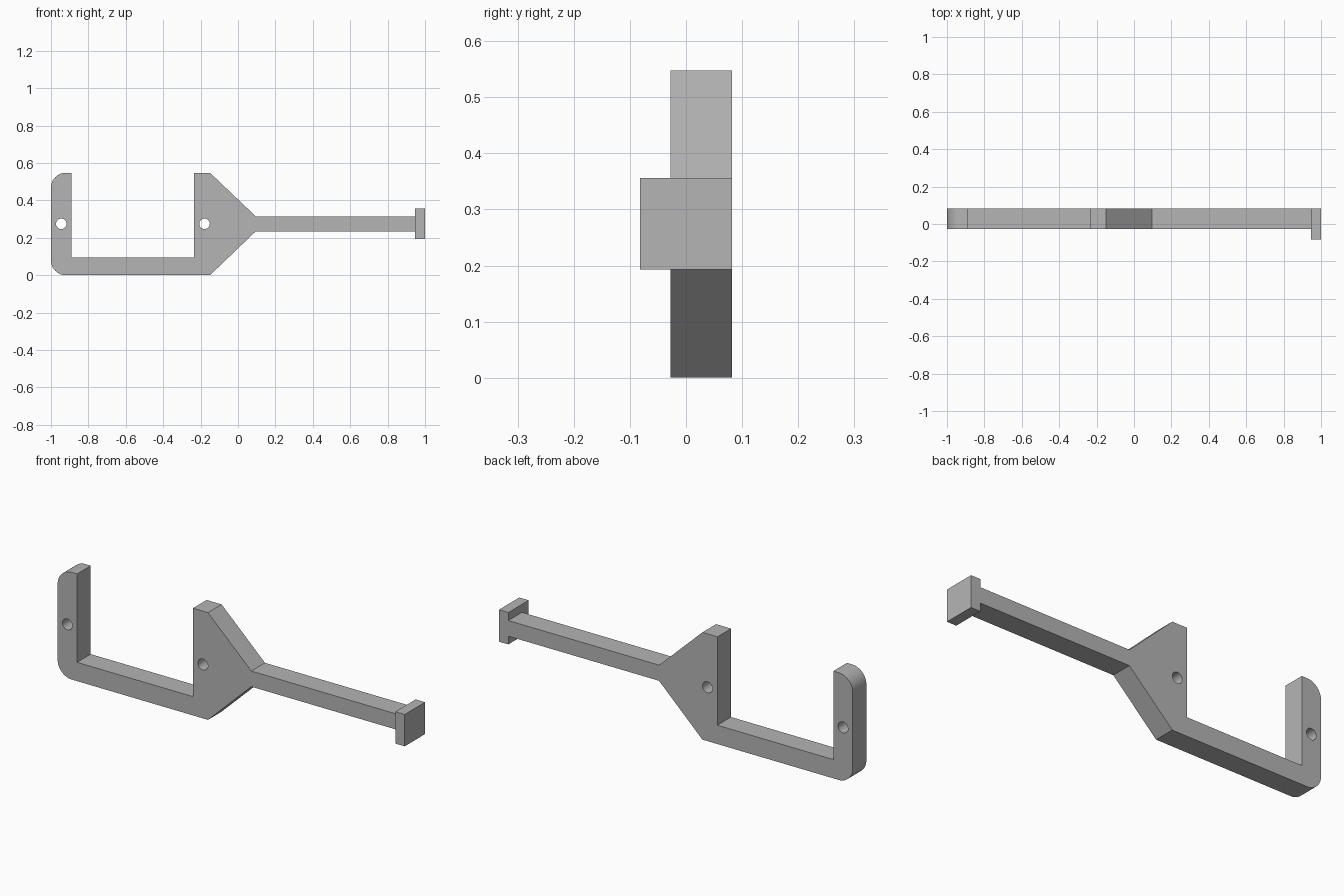
import bpy, bmesh
from math import sin, cos, radians

if "Cube" in bpy.data.objects:
    bpy.data.objects.remove(bpy.data.objects["Cube"])

Y0, Y1 = -0.028, 0.082      # thickness range of the flat bracket
R = 0.08                    # outer corner radius

grey = bpy.data.materials.new("dark_grey")
grey.diffuse_color = (0.46, 0.46, 0.46, 1)
grey.use_nodes = True
grey.node_tree.nodes["Principled BSDF"].inputs["Base Color"].default_value = grey.diffuse_color


def extrude_profile(name, points, y0, y1):
    """Extrude a closed x-z outline from y0 to y1."""
    bm = bmesh.new()
    face = bm.faces.new([bm.verts.new((x, y0, z)) for x, z in points])
    out = bmesh.ops.extrude_face_region(bm, geom=[face])
    moved = [v for v in out["geom"] if isinstance(v, bmesh.types.BMVert)]
    bmesh.ops.translate(bm, verts=moved, vec=(0, y1 - y0, 0))
    bmesh.ops.recalc_face_normals(bm, faces=bm.faces)
    mesh = bpy.data.meshes.new(name)
    bm.to_mesh(mesh)
    bm.free()
    mesh.materials.append(grey)
    ob = bpy.data.objects.new(name, mesh)
    bpy.context.collection.objects.link(ob)
    return ob


def arc(cx, cz, r, start, end, n):
    angles = [radians(start + (end - start) * i / n) for i in range(n + 1)]
    return [(cx + r * cos(a), cz + r * sin(a)) for a in angles]


# U-shaped cradle, tapered neck and long rod as one outline
outline = arc(-1 + R, R, R, 180, 270, 12)
outline += [(-0.15, 0), (0.095, 0.235), (0.947, 0.235),
            (0.947, 0.315), (0.095, 0.315), (-0.15, 0.548),
            (-0.235, 0.548), (-0.235, 0.096), (-0.89, 0.096), (-0.89, 0.548)]
outline += arc(-1 + R, 0.548 - R, R, 90, 180, 12)
bracket = extrude_profile("bracket_arm", outline, Y0, Y1)

# Screw holes through both uprights
for i, x in enumerate((-0.945, -0.179)):
    circle = arc(x, 0.275, 0.028, 0, 360, 32)[:-1]
    cutter = extrude_profile(f"hole_cutter_{i}", circle, Y0 - 0.1, Y1 + 0.1)
    cutter.hide_render = True
    cutter.hide_set(True)
    cut = bracket.modifiers.new(f"screw_hole_{i}", 'BOOLEAN')
    cut.operation = 'DIFFERENCE'
    cut.solver = 'EXACT'
    cut.object = cutter

# Smooth the rounded corners only
bracket.select_set(True)
bpy.context.view_layer.objects.active = bracket
bpy.ops.object.shade_smooth_by_angle(angle=radians(30))

# Square stop plate at the rod end
extrude_profile("end_stop", [(0.947, 0.193), (1, 0.193), (1, 0.356), (0.947, 0.356)],
                -0.082, 0.082)
